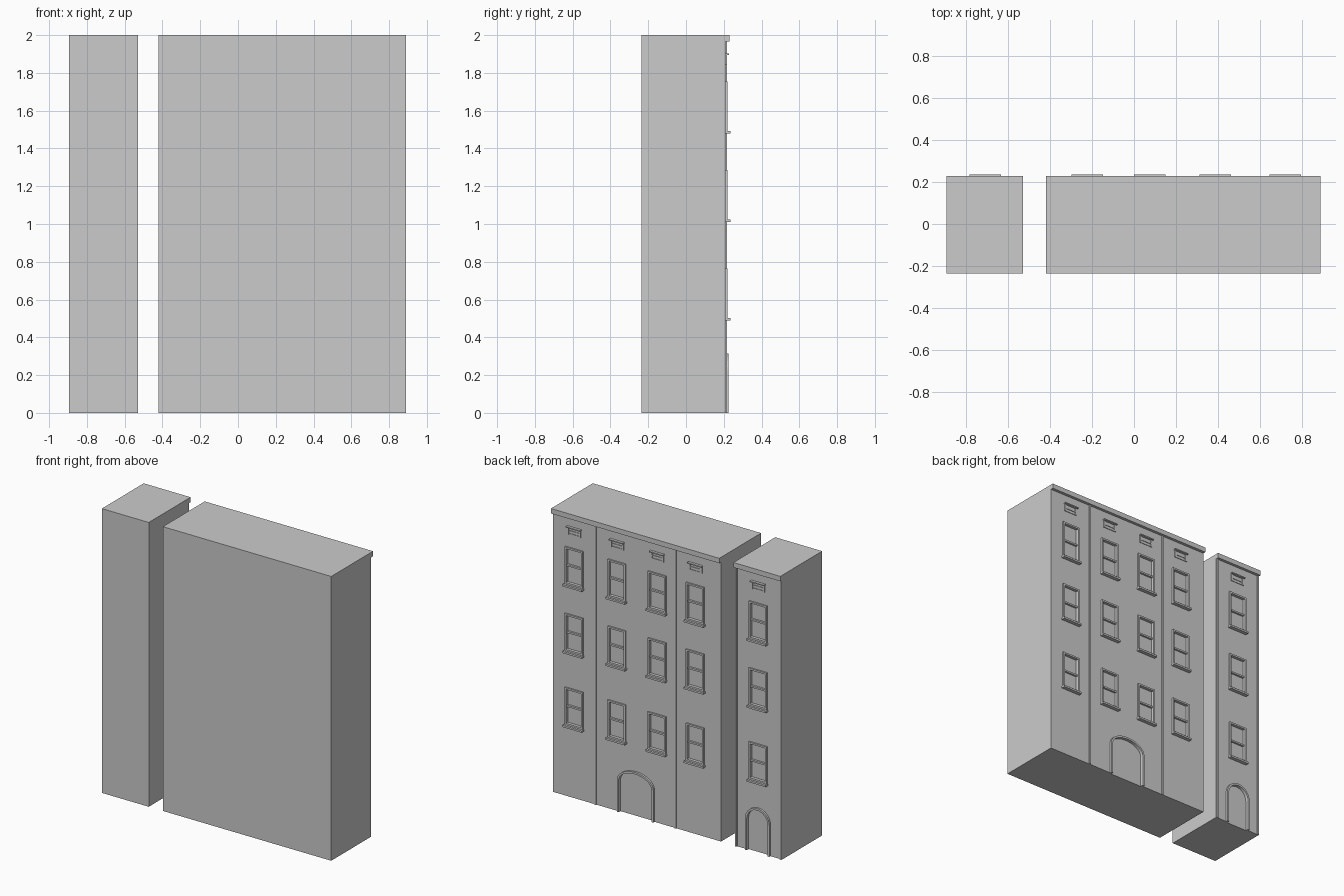
import bpy, bmesh, math
from mathutils import Matrix, Vector

if "Cube" in bpy.data.objects:
    bpy.data.objects.remove(bpy.data.objects["Cube"])

WALL, BACK = 0.21, -0.235
CORNICE = 0.23


def add_box(bm, x0, x1, y0, y1, z0, z1):
    m = Matrix.Translation(((x0 + x1) / 2, (y0 + y1) / 2, (z0 + z1) / 2)) @ \
        Matrix.Diagonal((x1 - x0, y1 - y0, z1 - z0, 1))
    bmesh.ops.create_cube(bm, size=1, matrix=m)


def add_prism(bm, pts, y0, y1):
    # closed x-z outline extruded along y
    f = bm.faces.new([bm.verts.new((x, y0, z)) for x, z in pts])
    r = bmesh.ops.extrude_face_region(bm, geom=[f])
    vs = [v for v in r["geom"] if isinstance(v, bmesh.types.BMVert)]
    bmesh.ops.translate(bm, verts=vs, vec=Vector((0, y1 - y0, 0)))


def finish(bm, name):
    bmesh.ops.recalc_face_normals(bm, faces=bm.faces)
    me = bpy.data.meshes.new(name)
    bm.to_mesh(me)
    bm.free()
    ob = bpy.data.objects.new(name, me)
    bpy.context.collection.objects.link(ob)
    return ob


def arch(cx, hw, spring, top, n=16):
    # door outline from left foot over the arch to right foot
    pts = [(cx - hw, 0)]
    for i in range(n + 1):
        a = math.pi * (1 - i / n)
        pts.append((cx + hw * math.cos(a), spring + (top - spring) * math.sin(a)))
    return pts + [(cx + hw, 0)]


def window(bm, cx, z):
    # sill, moulded surround, then two sashes set in the opening
    add_box(bm, cx - 0.075, cx + 0.075, WALL - 0.005, 0.236, z, z + 0.013)
    w, t, z0, z1 = 0.07, 0.012, z + 0.013, z + 0.275
    for s in (-1, 1):
        a, b = sorted((cx + s * w, cx + s * (w - t)))
        add_box(bm, a, b, WALL - 0.01, 0.221, z0, z1)
    add_box(bm, cx - w + t, cx + w - t, WALL - 0.01, 0.221, z1 - t, z1)
    add_box(bm, cx - w + t, cx + w - t, WALL - 0.01, 0.221, z0, z0 + t)
    mid = (z0 + z1) / 2
    add_box(bm, cx - w + t, cx + w - t, WALL - 0.012, WALL + 0.002, mid - 0.006, mid + 0.006)


def vent(bm, cx):
    # small attic vent: ledge with louvred panel below
    add_box(bm, cx - 0.055, cx + 0.055, WALL - 0.005, 0.228, 1.895, 1.903)
    for s in (-1, 1):
        add_box(bm, cx + s * 0.046 - 0.006, cx + s * 0.046 + 0.006, WALL - 0.005, 0.216, 1.845, 1.895)
    add_box(bm, cx - 0.04, cx + 0.04, WALL - 0.005, 0.214, 1.845, 1.853)
    add_box(bm, cx - 0.04, cx + 0.04, WALL - 0.005, 0.214, 1.866, 1.874)


def building(name, x0, x1, windows, strips, door):
    bm = bmesh.new()
    add_box(bm, x0, x1, BACK, WALL, 0, 2)
    body = finish(bm, name + "_body")

    # openings for windows and door
    cx, hw, spring, top = door
    bm = bmesh.new()
    for x in windows:
        for z in (0.49, 1.01, 1.48):
            add_box(bm, x - 0.06, x + 0.06, WALL - 0.012, WALL + 0.05, z + 0.023, z + 0.265)
    opening = [(px, pz if pz > 0 else -0.05) for px, pz in arch(cx, hw - 0.008, spring, top - 0.008)]
    add_prism(bm, opening, WALL - 0.008, WALL + 0.05)
    cutter = finish(bm, name + "_cutter")
    cutter.hide_render = True
    mod = body.modifiers.new("openings", 'BOOLEAN')
    mod.operation, mod.solver, mod.object = 'DIFFERENCE', 'EXACT', cutter
    bpy.context.view_layer.objects.active = body
    bpy.ops.object.modifier_apply(modifier=mod.name)
    bpy.data.objects.remove(cutter)

    # cornice
    bm = bmesh.new()
    add_box(bm, x0, x1, WALL - 0.002, CORNICE, 1.965, 2)
    finish(bm, name + "_cornice")

    # vertical facade strips
    bm = bmesh.new()
    for x in strips:
        add_box(bm, x - 0.007, x + 0.007, WALL - 0.002, 0.217, 0, 1.965)
    finish(bm, name + "_strips")

    bm = bmesh.new()
    for x in windows:
        for z in (0.49, 1.01, 1.48):
            window(bm, x, z)
    finish(bm, name + "_windows")

    bm = bmesh.new()
    for x in windows:
        vent(bm, x)
    finish(bm, name + "_vents")

    # arched door surround
    bm = bmesh.new()
    outer = arch(cx, hw, spring, top)
    inner = arch(cx, hw - 0.014, spring, top - 0.014)
    add_prism(bm, outer + inner[::-1], WALL - 0.009, 0.224)
    finish(bm, name + "_door_surround")


building("narrow_house", -0.895, -0.53, [-0.71], [-0.886, -0.539],
         (-0.71, 0.095, 0.22, 0.315))
building("wide_house", -0.42, 0.89, [-0.222, 0.075, 0.388, 0.722], [-0.066, 0.557],
         (0.24, 0.142, 0.225, 0.315))
